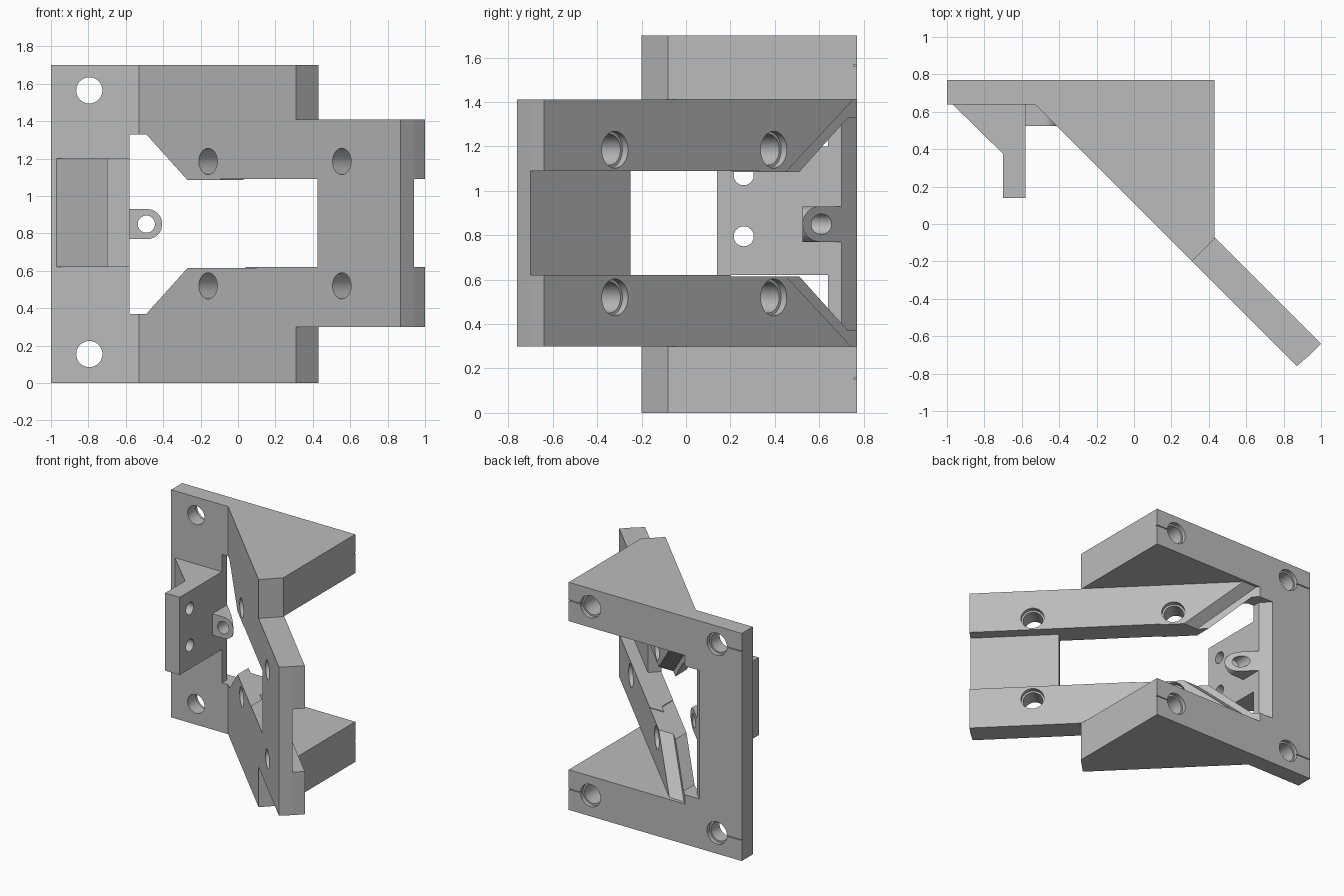
import bpy, bmesh
from math import cos, sin, pi
from mathutils import Vector

cube = bpy.data.objects.get("Cube")
if cube:
    bpy.data.objects.remove(cube, do_unlink=True)

grey = bpy.data.materials.new("plain grey")
grey.use_nodes = True
COLOUR = (0.5, 0.5, 0.5, 1)
grey.diffuse_color = COLOUR
grey.node_tree.nodes["Principled BSDF"].inputs["Base Color"].default_value = COLOUR

MID = 0.85           # mirror height
TOP = 2 * MID
LOW, HIGH = 0.30, 1.41   # arm height range
SLOT = (0.62, 1.09)      # slot height range


def prism(name, pts, axis, lo, hi):
    """Extrude a flat outline along one axis."""
    place = {"z": lambda a, b, d: (a, b, d),
             "y": lambda a, b, d: (a, d, b),
             "x": lambda a, b, d: (d, a, b)}[axis]
    bm = bmesh.new()
    rings = [[bm.verts.new(place(a, b, d)) for a, b in pts] for d in (lo, hi)]
    n = len(pts)
    bm.faces.new(rings[0])
    bm.faces.new(rings[1])
    for i in range(n):
        j = (i + 1) % n
        bm.faces.new((rings[0][i], rings[0][j], rings[1][j], rings[1][i]))
    bmesh.ops.recalc_face_normals(bm, faces=bm.faces)
    mesh = bpy.data.meshes.new(name)
    bm.to_mesh(mesh)
    bm.free()
    mesh.materials.append(grey)
    ob = bpy.data.objects.new(name, mesh)
    bpy.context.collection.objects.link(ob)
    return ob


def rod(start, end, radius):
    """Round cutter between two points."""
    a, b = Vector(start), Vector(end)
    bpy.ops.mesh.primitive_cylinder_add(vertices=40, radius=radius, depth=(b - a).length,
                                        location=(a + b) / 2)
    ob = bpy.context.object
    ob.rotation_mode = "QUATERNION"
    ob.rotation_quaternion = (b - a).to_track_quat("Z", "Y")
    return ob


def cut(ob, *cutters):
    """Subtract the cutters, then remove them."""
    for c in cutters:
        mod = ob.modifiers.new("cut", "BOOLEAN")
        mod.operation, mod.solver, mod.object = "DIFFERENCE", "EXACT", c
    bpy.context.view_layer.update()
    deps = bpy.context.evaluated_depsgraph_get()
    mesh = bpy.data.meshes.new_from_object(ob.evaluated_get(deps))
    ob.modifiers.clear()
    ob.data = mesh
    for c in cutters:
        bpy.data.objects.remove(c, do_unlink=True)


def along(u, v):
    """Plan position from distance along the arm (u) and through it (v)."""
    return ((u + v) / 2, (v - u) / 2)


def mirrored(pts):
    """Close an outline by mirroring it in height."""
    return pts + [(a, TOP - b) for a, b in reversed(pts)]


parts = []

# Wedge blocks at top and bottom, with bolt holes from the back
wedge = [(-1, 0.64), (-1, 0.77), (0.43, 0.77), (0.43, -0.08), (0.31, -0.2), (-0.53, 0.64)]
for name, lo, hi, hz in (("lower_wedge", 0, LOW, 0.155), ("upper_wedge", HIGH, TOP, 1.565)):
    block = prism(name, wedge, "z", lo, hi)
    cutters = []
    for x, front in ((-0.795, 0.5), (0.25, 0.45)):
        cutters.append(rod((x, front, hz), (x, 0.9, hz), 0.07))
        cutters.append(rod((x, 0.74, hz), (x, 0.9, hz), 0.083))
    for x0, x1 in ((-1.1, -0.86), (0.32, 0.5)):
        slit = [(x0, 0.755), (x1, 0.755), (x1, 0.8), (x0, 0.8)]
        cutters.append(prism("slit", slit, "z", hz - 0.003, hz + 0.003))
    cut(block, *cutters)
    parts.append(block)

# Side column with chamfered inner back edge
parts.append(prism("side_column", [(-1, 0.64), (-1, 0.77), (-0.65, 0.77), (-0.58, 0.7),
                                   (-0.58, 0.64)], "z", LOW, HIGH))

# Diagonal arm in two layers
arm_front = prism("arm_front", [(-0.58, 0.64), (-0.58, 0.7), (-0.65, 0.77), (-0.53, 0.77),
                                along(1.64, 0.24), along(1.63, 0.11), (-0.53, 0.64)],
                  "z", LOW, HIGH)
arm_back = prism("arm_back", [(-0.53, 0.77), (-0.41, 0.77), along(1.64, 0.36),
                              along(1.64, 0.24)], "z", LOW, HIGH)


def slot_cutter(end):
    plan = [along(-0.3, 0), along(end, 0), along(end, 0.5), along(-0.3, 0.5)]
    return prism("slot", plan, "z", *SLOT)


def arm_holes(radius, v0, v1):
    return [rod((*along(u, v0), z), (*along(u, v1), z), radius)
            for u in (-0.43, 1.0) for z in (0.52, 1.185)]


flare = mirrored([(-0.7, 0.37), (-0.49, 0.37), (-0.27, 0.615), (0.1, 0.615)])
cut(arm_front, prism("flare", flare, "y", -0.5, 1), slot_cutter(0.74),
    *arm_holes(0.07, 0, 0.5))
relief = mirrored([(0.78, 0.26), (0.45, 0.615), (0.2, 0.615)])
cut(arm_back, prism("relief", relief, "x", -1, 1), slot_cutter(1.9),
    *arm_holes(0.07, 0, 0.5), *arm_holes(0.083, 0.31, 0.5))
parts += [arm_front, arm_back]

# Front bracket with two cross holes
bracket = prism("front_bracket", [(-0.97, 0.64), (-0.7, 0.375), (-0.7, 0.14), (-0.58, 0.14),
                                  (-0.58, 0.64)], "z", 0.62, 1.2)
cut(bracket, *[rod((-0.8, 0.26, z), (-0.5, 0.26, z), 0.045) for z in (0.795, 1.07)])
parts.append(bracket)

# Small rounded lug, trimmed diagonally behind
arc = [(-0.485 + 0.08 * cos(a), MID + 0.08 * sin(a))
       for a in [-pi / 2 + pi * i / 20 for i in range(21)]]
lug = prism("lug", [(-0.58, MID - 0.08)] + arc + [(-0.58, MID + 0.08)], "y", 0.525, 0.75)
cut(lug, rod((-0.49, 0.4, MID), (-0.49, 0.9, MID), 0.046),
    prism("trim", [along(-2, 0.12), along(0, 0.12), along(0, 1), along(-2, 1)], "z", 0.5, 1.2))
parts.append(lug)

# Smooth the round walls, keep edges sharp
bpy.ops.object.select_all(action="DESELECT")
for ob in parts:
    ob.select_set(True)
bpy.context.view_layer.objects.active = parts[0]
bpy.ops.object.shade_smooth_by_angle()
